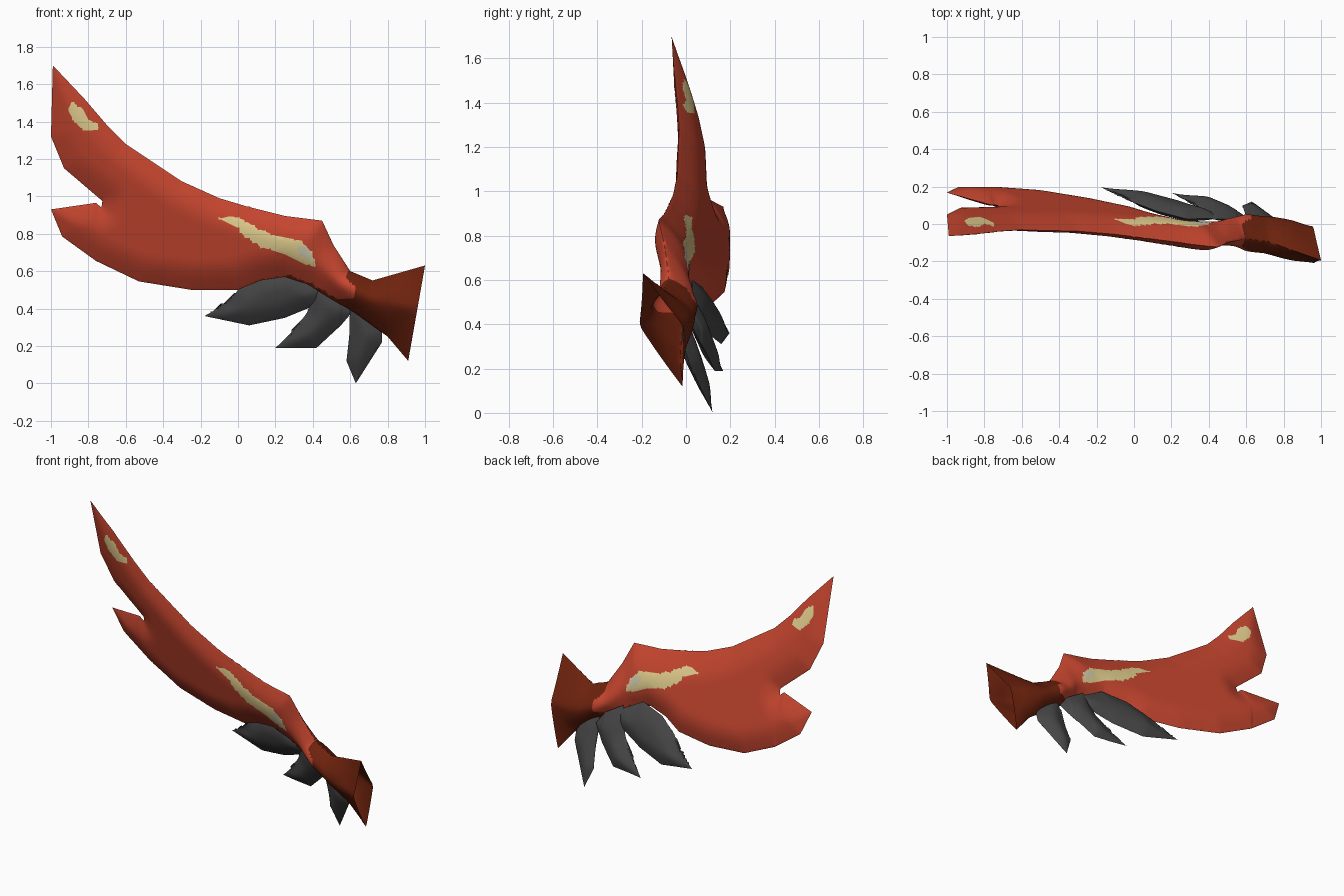
import bpy, bmesh, math
from mathutils import Vector
from mathutils.geometry import intersect_point_line

cube = bpy.data.objects.get("Cube")
if cube:
    bpy.data.objects.remove(cube, do_unlink=True)


def material(name, rgb):
    m = bpy.data.materials.new(name)
    m.use_nodes = True
    m.diffuse_color = (*rgb, 1)
    bsdf = m.node_tree.nodes["Principled BSDF"]
    bsdf.inputs["Base Color"].default_value = (*rgb, 1)
    bsdf.inputs["Roughness"].default_value = 0.8
    return m


RED = material("warm red", (0.58, 0.062, 0.029))
BROWN = material("dark red brown", (0.155, 0.016, 0.004))
CREAM = material("cream", (0.79, 0.64, 0.28))
PALE = material("pale grey cream", (0.65, 0.6, 0.43))
GREY = material("charcoal", (0.062, 0.062, 0.062))


def ramp(x, stops):
    """Piecewise linear interpolation through (x, value) stops."""
    if x <= stops[0][0]:
        return stops[0][1]
    for (a, va), (b, vb) in zip(stops, stops[1:]):
        if x <= b:
            return va + (vb - va) * (x - a) / (b - a)
    return stops[-1][1]


def inside(x, z, poly):
    hit = False
    for (ax, az), (bx, bz) in zip(poly, poly[1:] + poly[:1]):
        if (az > z) != (bz > z) and x < (bx - ax) * (z - az) / (bz - az) + ax:
            hit = not hit
    return hit


def loop_segments(points):
    return list(zip(points, points[1:] + points[:1]))


def nearest(p, segments):
    """Closest point to p on a set of line segments."""
    found = []
    for a, b in segments:
        q, t = intersect_point_line(p, a, b)
        found.append(a if t < 0 else b if t > 1 else q)
    return min(found, key=lambda q: (p - q).length_squared)


def lean(x, z):
    """Depth of the leaning, slightly bowed middle sheet."""
    bow = ramp(x, [(-1, -.018), (-.5, -.035), (0, -.045), (.3, -.025), (.5, 0), (1, 0)])
    return 0.265 - 0.2 * x - 0.3 * z - 0.07 * max(0, x) + bow


def padded_sheet(name, outline, thick, rim, mats, areas=(), open_edge=None, shift=0.0):
    """Fill an outline, cut it into a grid and swell it to both sides."""
    bm = bmesh.new()
    pts = [Vector((x, 0, z)) for x, z in outline]
    bm.faces.new([bm.verts.new(p) for p in pts])
    bmesh.ops.triangulate(bm, faces=bm.faces[:])
    step = 0.014
    for axis in (Vector((1, 0, 0)), Vector((0, 0, 1))):
        along = [p.dot(axis) for p in pts]
        for i in range(int(min(along) / step) - 1, int(max(along) / step) + 1):
            bmesh.ops.bisect_plane(bm, geom=bm.verts[:] + bm.edges[:] + bm.faces[:],
                                   dist=1e-5, plane_co=axis * (i + 0.5) * step, plane_no=axis)
    # Drop the triangulation diagonals so that only the grid is left
    slanted = []
    for e in bm.edges:
        d = e.verts[0].co - e.verts[1].co
        if not e.is_boundary and min(abs(d.x), abs(d.z)) > 2e-5:
            slanted.append(e)
    bmesh.ops.dissolve_edges(bm, edges=slanted, use_verts=False)
    loose = [v for v in bm.verts if not v.is_boundary and len(v.link_edges) == 2]
    bmesh.ops.dissolve_verts(bm, verts=loose)
    inner = [v for v in bm.verts if not v.is_boundary]
    # Pull nearby grid points onto the borders of the painted areas
    for _, area in areas:
        border = loop_segments([Vector((x, 0, z)) for x, z in area])
        for v in inner:
            q = nearest(v.co, border)
            if (q - v.co).length < step * 0.5:
                v.co = q
    # Swell: rounded on the wing, straight-sided towards the collar end
    segs = [s for i, s in enumerate(loop_segments(pts)) if i != open_edge]
    for v in bm.verts:
        d = (nearest(v.co, segs) - v.co).length
        u = 0 if d < 1e-4 else min(d / ramp(v.co.x, rim), 1)
        flat = ramp(v.co.x, [(.75, 0), (.92, 1)])
        v.co.y = ramp(v.co.x, thick) * (flat * u + (1 - flat) * math.sin(math.pi / 2 * u))
    for _ in range(4):
        bmesh.ops.smooth_vert(bm, verts=inner, factor=0.5, use_axis_y=True)
    # Back and front skins share the outline
    skin = bm.verts[:] + bm.edges[:] + bm.faces[:]
    copy = bmesh.ops.duplicate(bm, geom=skin)["geom"]
    for g in copy:
        if isinstance(g, bmesh.types.BMVert):
            g.co.y = -g.co.y
    for v in bm.verts:
        v.co.y += lean(v.co.x, v.co.z) + shift
    bmesh.ops.remove_doubles(bm, verts=bm.verts[:], dist=1e-4)
    bmesh.ops.recalc_face_normals(bm, faces=bm.faces[:])
    for f in bm.faces:
        c = f.calc_center_median()
        for index, area in areas:
            if inside(c.x, c.z, area):
                f.material_index = index
    me = bpy.data.meshes.new(name)
    bm.to_mesh(me)
    bm.free()
    for m in mats:
        me.materials.append(m)
    ob = bpy.data.objects.new(name, me)
    bpy.context.collection.objects.link(ob)
    bpy.ops.object.select_all(action="DESELECT")
    ob.select_set(True)
    bpy.context.view_layer.objects.active = ob
    bpy.ops.object.shade_smooth_by_angle(angle=math.radians(50))


# Forked wing with a flared, open collar
top_edge = [(-.99, 1.7), (-.82, 1.52), (-.7, 1.38), (-.6, 1.28), (-.3, 1.08), (-.1, .99),
            (.05, .945), (.25, .895), (.45, .87), (.51, .74), (.6, .6), (.72, .55), (1, .63)]
bottom_edge = [(.91, .12), (.8, .25), (.62, .38), (.5, .45), (.37, .53), (.25, .57), (.12, .55),
               (0, .5), (-.25, .5), (-.53, .545), (-.76, .655), (-.94, .785)]
fork = [(-1, .93), (-.76, .965), (-.73, .94), (-.725, .975), (-.93, 1.15), (-1, 1.32)]

# Painted areas
long_patch = [(-.1, .88), (-.04, .895), (.03, .875), (.1, .83), (.2, .79), (.33, .765), (.39, .71),
              (.42, .62), (.36, .635), (.25, .69), (.12, .73), (.03, .79), (0, .83)]
pale_patch = [(.31, .73), (.36, .74), (.4, .69), (.39, .65), (.34, .68)]
tip_patch = [(-.91, 1.46), (-.89, 1.505), (-.83, 1.47), (-.8, 1.41), (-.75, 1.39), (-.745, 1.355),
             (-.83, 1.35), (-.88, 1.41)]
collar_area = [(.6, .7), (.59, .6), (.575, .565), (.63, .52), (.62, .455), (.53, .45), (.4, .53),
               (.27, .58), (.2, .5), (.8, 0), (1.1, 0), (1.1, .7)]

padded_sheet("wing", top_edge + bottom_edge + fork,
             [(-1, .033), (-.5, .05), (.2, .065), (.45, .065), (.6, .1), (.85, .108), (1, .088)],
             [(-.9, .13), (0, .17), (.45, .15), (.6, .09), (.8, .14), (1, .22)],
             [RED, BROWN, CREAM, PALE],
             [(1, collar_area), (2, long_patch), (2, tip_patch), (3, pale_patch)],
             open_edge=len(top_edge) - 1)

# Three dark feathers below the wing
feathers = {
    "inner_feather": (.025, [(.6, .44), (.6, .3), (.58, .12), (.63, 0), (.77, .22), (.77, .28),
                             (.7, .38)]),
    "middle_feather": (.045, [(.42, .54), (.37, .38), (.3, .28), (.2, .19), (.42, .19),
                              (.55, .31), (.61, .38), (.55, .46)]),
    "outer_feather": (.045, [(.28, .6), (.12, .57), (0, .5), (-.05, .43), (-.18, .36),
                             (.06, .31), (.25, .35), (.42, .42), (.46, .5)]),
}
for label, (offset, shape) in feathers.items():
    padded_sheet(label, shape, [(0, .04)], [(0, .1)], [GREY], shift=offset)
